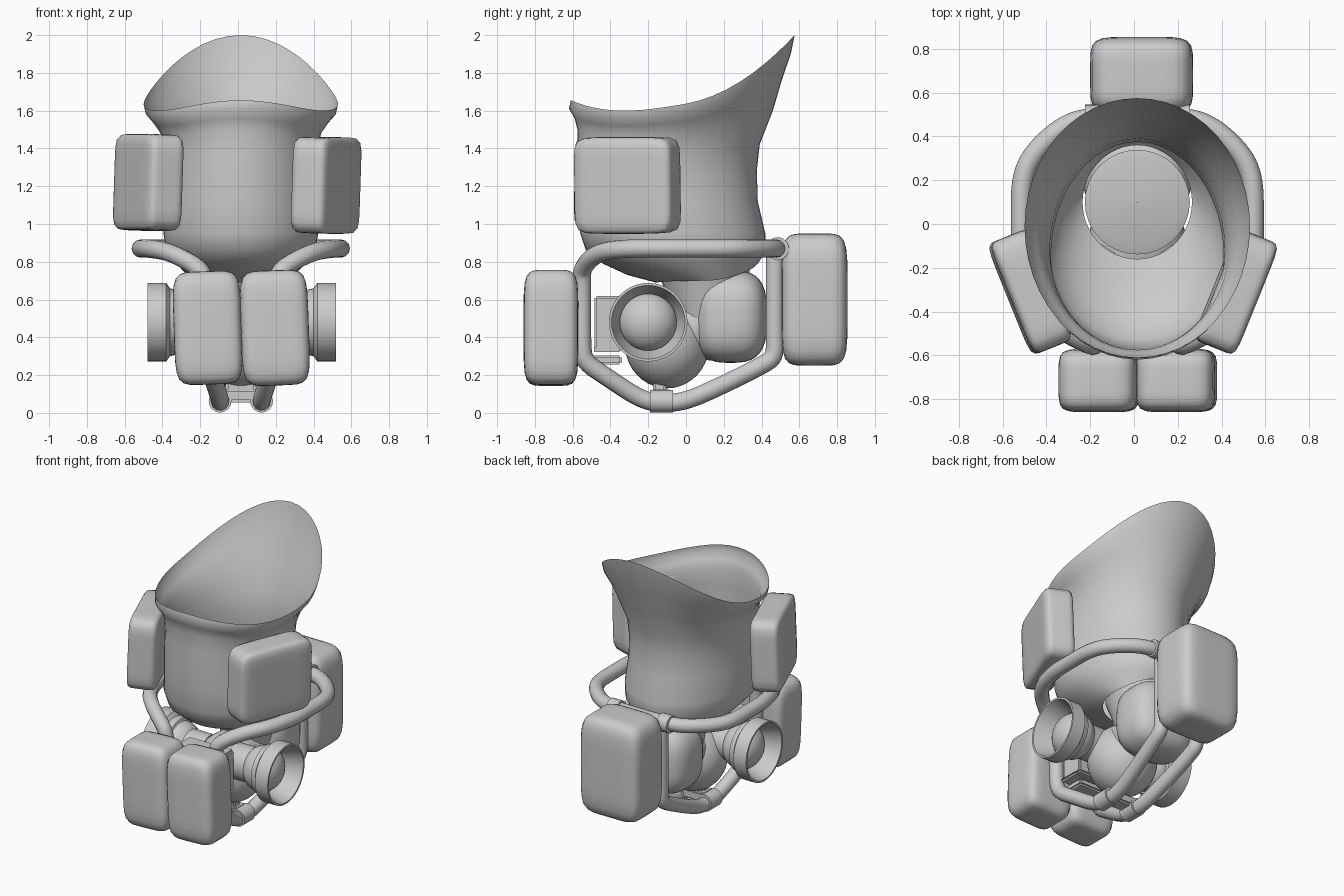
import bpy, bmesh, math
from mathutils import Vector, Matrix

if "Cube" in bpy.data.objects:
    bpy.data.objects.remove(bpy.data.objects["Cube"])

CX = 0.015  # the model's symmetry plane


def make(name, bm, angle=40):
    bmesh.ops.recalc_face_normals(bm, faces=bm.faces)
    me = bpy.data.meshes.new(name)
    bm.to_mesh(me)
    bm.free()
    ob = bpy.data.objects.new(name, me)
    bpy.context.collection.objects.link(ob)
    bpy.ops.object.select_all(action='DESELECT')
    ob.select_set(True)
    bpy.context.view_layer.objects.active = ob
    bpy.ops.object.shade_smooth_by_angle(angle=math.radians(angle))
    return ob


def bridge(bm, rings):
    for a, b in zip(rings, rings[1:]):
        n = len(a)
        for i in range(n):
            bm.faces.new((a[i], a[(i + 1) % n], b[(i + 1) % n], b[i]))


def pouch(name, loc, size, yaw=0, roll=0, n=6):
    # stuffed box: cube grid pushed onto a superellipsoid
    bm = bmesh.new()
    bmesh.ops.create_cube(bm, size=2)
    bmesh.ops.subdivide_edges(bm, edges=bm.edges[:], cuts=9, use_grid_fill=True)
    for v in bm.verts:
        v.co /= sum(abs(c) ** n for c in v.co) ** (1 / n)
        v.co = Vector(v.co[i] * size[i] / 2 for i in range(3))
    bm.transform(Matrix.Translation(loc) @ Matrix.Rotation(math.radians(yaw), 4, 'Z')
                 @ Matrix.Rotation(math.radians(roll), 4, 'Y'))
    return make(name, bm, 60)


def ball(name, loc, radii):
    bm = bmesh.new()
    bmesh.ops.create_uvsphere(bm, u_segments=32, v_segments=20, radius=1)
    bm.transform(Matrix.Translation(loc) @ Matrix.Diagonal((*radii, 1)))
    return make(name, bm)


def box(name, loc, size):
    bm = bmesh.new()
    bmesh.ops.create_cube(bm, size=1)
    bm.transform(Matrix.Translation(loc) @ Matrix.Diagonal((*size, 1)))
    bmesh.ops.bevel(bm, geom=bm.edges[:], offset=0.012, segments=2, affect='EDGES')
    return make(name, bm)


def lathe(name, profile, loc, axis, segs=40):
    # profile of (distance along axis, radius)
    bm = bmesh.new()
    rings = []
    for d, r in profile:
        rings.append([bm.verts.new((r * math.cos(2 * math.pi * i / segs),
                                    r * math.sin(2 * math.pi * i / segs), d)) for i in range(segs)])
    bridge(bm, rings)
    rot = Vector((0, 0, 1)).rotation_difference(Vector(axis)).to_matrix().to_4x4()
    bm.transform(Matrix.Translation(loc) @ rot)
    return make(name, bm, 30)


def tube(name, pts, r):
    cu = bpy.data.curves.new(name, 'CURVE')
    cu.dimensions = '3D'
    cu.bevel_depth, cu.bevel_resolution, cu.use_fill_caps = r, 4, True
    sp = cu.splines.new('NURBS')
    sp.points.add(len(pts) - 1)
    for p, co in zip(sp.points, pts):
        p.co = (*co, 1)
    sp.order_u, sp.use_endpoint_u, sp.resolution_u = 3, True, 6
    ob = bpy.data.objects.new(name, cu)
    bpy.context.collection.objects.link(ob)
    bpy.ops.object.select_all(action='DESELECT')
    ob.select_set(True)
    bpy.context.view_layer.objects.active = ob
    bpy.ops.object.convert(target='MESH')
    bpy.ops.object.shade_smooth()


# Bowl with flared collar: y front, y widest, y back, half width, z front, z side, z back, tilt
levels = [
    (-.61, -.01, .575, .515, 1.655, 1.635, 2.0, .10),
    (-.62, -.02, .555, .505, 1.61, 1.59, 1.9, .09),
    (-.59, -.04, .51, .465, 1.56, 1.54, 1.77, .06),
    (-.575, -.07, .46, .425, 1.50, 1.48, 1.60, .03),
    (-.575, -.12, .39, .40, 1.38, 1.38, 1.42, 0),
    (-.575, -.15, .375, .395, 1.25, 1.25, 1.28, 0),
    (-.57, -.15, .38, .40, 1.10, 1.10, 1.12, 0),
    (-.56, -.14, .42, .41, .95, .95, .95, 0),
    (-.53, -.11, .42, .395, .86, .86, .86, 0),
    (-.44, -.04, .40, .34, .79, .79, .82, 0),
    (-.31, .03, .38, .29, .73, .735, .79, 0),
    (-.16, .10, .36, .25, .69, .70, .77, 0),
]
bm = bmesh.new()
rings = []
for yf, ym, yb, rx, zf, zs, zb, tilt in levels:
    ring = []
    for i in range(48):
        t = 2 * math.pi * i / 48
        s = math.sin(t)
        y = ym + s * ((yb - ym) if s > 0 else (ym - yf))
        bend = (zb - zs - tilt) * s * s if s > 0 else (zf - zs + tilt) * abs(s) ** 3
        ring.append(bm.verts.new((CX + rx * math.cos(t), y, zs + tilt * s + bend)))
    rings.append(ring)
bridge(bm, rings)
make("bowl", bm, 60)

# Pouches
pouch("side_pouch_right", (.467, -.31, 1.205), (.20, .55, .51), -22, 2, 9)
pouch("side_pouch_left", (-.475, -.31, 1.22), (.20, .55, .51), 22, 2, 9)
pouch("front_pouch_left", (-.16, -.715, .45), (.36, .29, .60), 0, -2)
pouch("front_pouch_right", (.195, -.715, .45), (.36, .29, .61), 0, -2)
pouch("back_pouch", (.035, .68, .60), (.47, .35, .70))

# Tubular frame, mirrored
frame = [(0, .49, .87), (.2, .49, .87), (.34, .45, .87), (.48, .32, .87), (.53, .2, .87),
         (.53, 0, .87), (.53, -.14, .87), (.48, -.34, .87), (.37, -.47, .85), (.22, -.55, .77),
         (.19, -.55, .70), (.18, -.55, .5), (.18, -.55, .36), (.17, -.54, .27), (.15, -.42, .19),
         (.11, -.24, .07), (.11, -.13, .05), (.11, 0, .06), (.13, .2, .15), (.15, .42, .26),
         (.15, .47, .30), (.15, .47, .40), (.15, .47, .87)]
for side, sgn in (("right", 1), ("left", -1)):
    tube("frame_tube_" + side, [(CX + sgn * x, y, z) for x, y, z in frame], .048)
    lathe("bottom_clamp_" + side, [(-.06, .04), (-.06, .06), (.06, .06), (.06, .04)],
          (CX + sgn * .11, -.13, .062), (0, 1, 0), 24)
    lathe("back_clamp_" + side, [(-.04, .04), (-.04, .06), (.04, .06), (.04, .04)],
          (CX + sgn * .2, .485, .87), (1, 0, 0), 24)
    # Side thruster: stepped neck, open bell and dome
    lathe("thruster_" + side,
          [(.1, .12), (.27, .12), (.29, .145), (.33, .145), (.34, .17), (.38, .18), (.40, .208),
           (.5, .208), (.5, .195), (.41, .165), (.37, .15)],
          (CX + .005, -.2, .48), (sgn, 0, 0))
    ball("thruster_dome_" + side, (CX + sgn * .33, -.2, .48), (.13, .155, .155))

box("bottom_plate", (CX, -.13, .09), (.22, .11, .07))
box("bottom_latch", (CX, -.14, .14), (.16, .07, .07))

# Engine beneath the bowl; its capped neck shows through the bowl's open floor
ball("engine_front_ball", (CX, -.10, .37), (.23, .225, .24))
pouch("engine_back_tank", (CX, .235, .51), (.50, .39, .49), n=3)
lathe("engine_neck", [(-.32, .17), (-.1, .21), (0, .24), (.01, .2), (.015, .001)],
      (CX, .10, .74), (0, -.1, 1), 32)
lathe("engine_link", [(0, .16), (.3, .19)], (CX, -.12, .45), (0, 1, .05), 32)
box("engine_front_box", (CX, -.40, .475), (.36, .17, .29))
box("engine_front_bar", (CX, -.42, .335), (.38, .16, .025))
box("engine_front_mount", (CX, -.43, .28), (.30, .18, .05))
